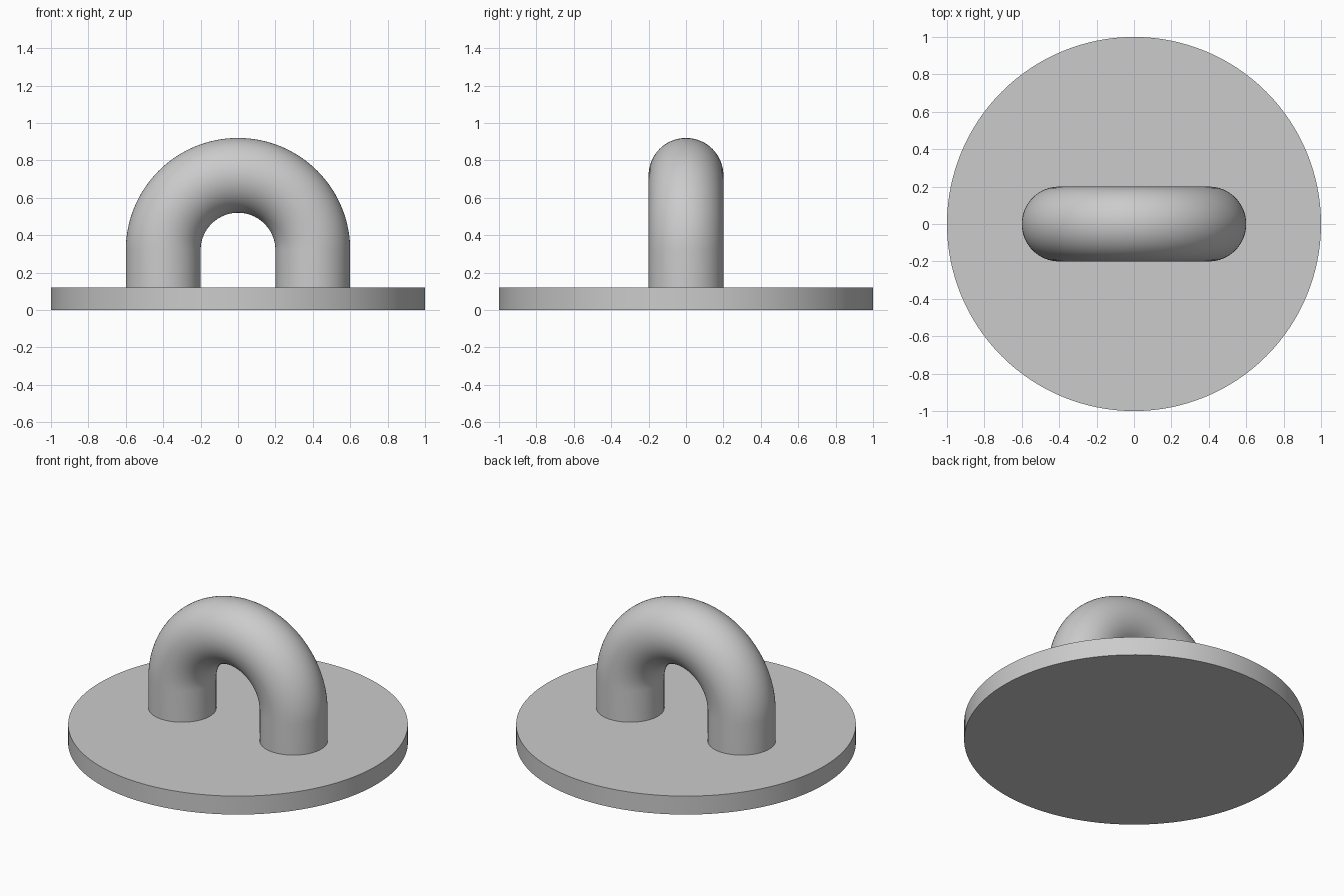
import bpy, bmesh
from math import pi, sin, cos, radians
from mathutils import Vector

cube = bpy.data.objects.get("Cube")
if cube:
    bpy.data.objects.remove(cube, do_unlink=True)

BASE_RADIUS, BASE_HEIGHT = 1.0, 0.12
BEND_RADIUS, TUBE_RADIUS, BEND_Z = 0.4, 0.2, 0.32
BEND_STEPS, TUBE_SIDES = 64, 64

grey = bpy.data.materials.new("plain grey")
grey.use_nodes = True
colour = (0.6, 0.6, 0.6, 1)
grey.diffuse_color = colour
grey.node_tree.nodes["Principled BSDF"].inputs["Base Color"].default_value = colour


def finish(obj):
    """Colour the part and smooth its curved faces."""
    obj.data.materials.clear()
    obj.data.materials.append(grey)
    bpy.ops.object.select_all(action="DESELECT")
    obj.select_set(True)
    bpy.context.view_layer.objects.active = obj
    bpy.ops.object.shade_smooth_by_angle(angle=radians(30))


# Round base plate
bpy.ops.mesh.primitive_cylinder_add(vertices=128, radius=BASE_RADIUS, depth=BASE_HEIGHT,
                                    location=(0, 0, BASE_HEIGHT / 2))
base = bpy.context.object
base.name = "base_plate"
finish(base)

# Handle path: straight leg, half-circle bend, straight leg
angles = [pi * i / BEND_STEPS for i in range(BEND_STEPS + 1)]
stations = [(Vector((BEND_RADIUS * cos(a), 0, BEND_Z + BEND_RADIUS * sin(a))), a) for a in angles]
stations.insert(0, (Vector((BEND_RADIUS, 0, BASE_HEIGHT)), 0))
stations.append((Vector((-BEND_RADIUS, 0, BASE_HEIGHT)), pi))

# Sweep a circle along the path
bm = bmesh.new()
rings = []
for centre, a in stations:
    outward = Vector((cos(a), 0, sin(a)))
    ring = []
    for j in range(TUBE_SIDES):
        t = 2 * pi * j / TUBE_SIDES
        ring.append(bm.verts.new(centre + TUBE_RADIUS * (outward * cos(t) + Vector((0, sin(t), 0)))))
    rings.append(ring)
for r1, r2 in zip(rings, rings[1:]):
    for j in range(TUBE_SIDES):
        k = (j + 1) % TUBE_SIDES
        bm.faces.new((r1[j], r1[k], r2[k], r2[j]))
bmesh.ops.recalc_face_normals(bm, faces=bm.faces)
mesh = bpy.data.meshes.new("arched_handle")
bm.to_mesh(mesh)
bm.free()
handle = bpy.data.objects.new("arched_handle", mesh)
bpy.context.collection.objects.link(handle)
finish(handle)
